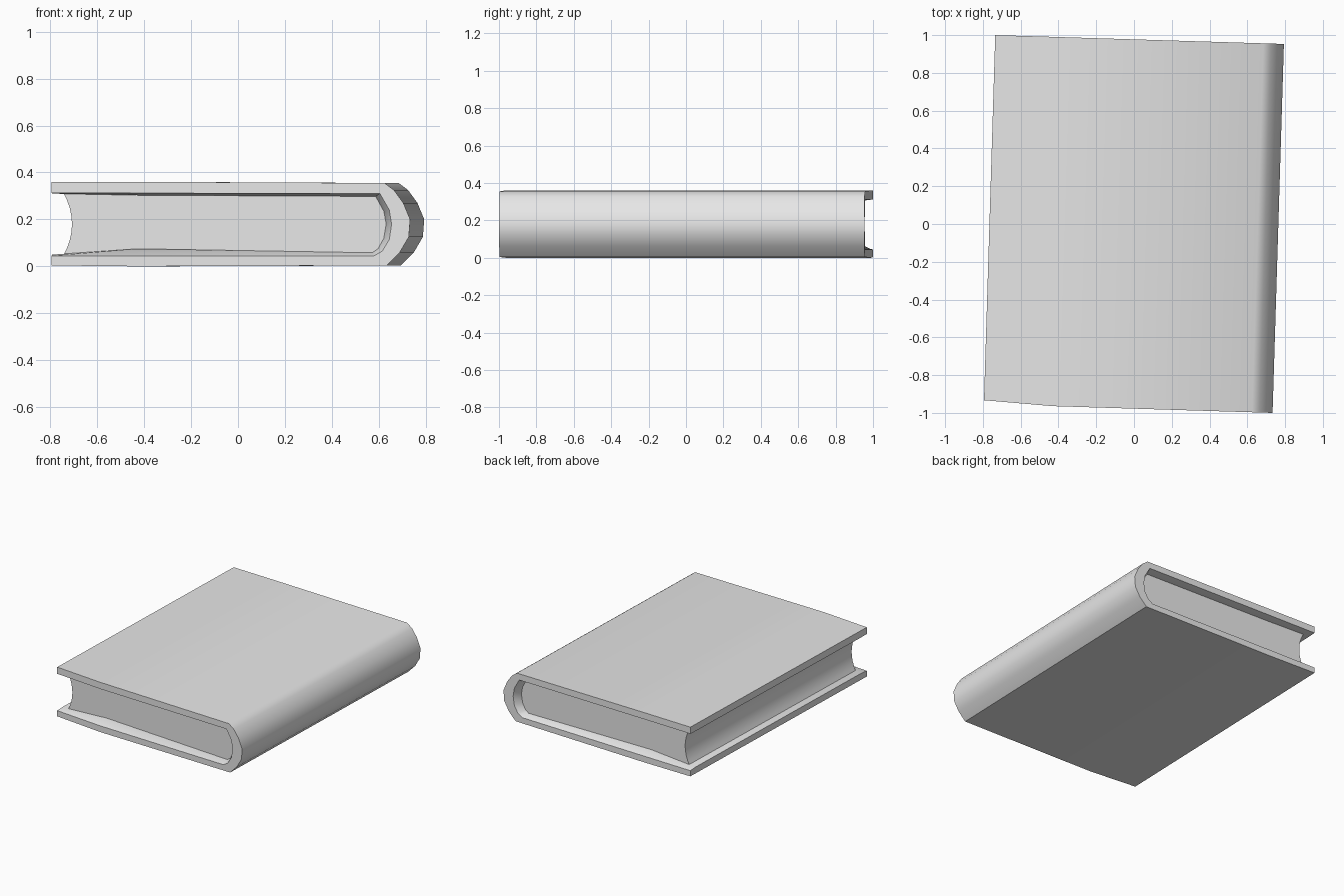
import bpy, bmesh, math
from mathutils import Matrix

if "Cube" in bpy.data.objects:
    bpy.data.objects.remove(bpy.data.objects["Cube"], do_unlink=True)

grey = bpy.data.materials.new("plain_grey")
grey.use_nodes = True
GREY = (0.8, 0.8, 0.8, 1)
grey.diffuse_color = GREY
grey.node_tree.nodes["Principled BSDF"].inputs["Base Color"].default_value = GREY

HALF = 0.977      # half the cover length
FACE = 0.92       # where the page ends sit
TURN = Matrix.Rotation(math.radians(-1.76), 4, "Z")


def loft(name, rows):
    """Skin closed x-z outlines, each given with its y position."""
    bm = bmesh.new()
    rings = [[bm.verts.new((x, y, z)) for x, z in outline] for y, outline in rows]
    n = len(rings[0])
    for a, b in zip(rings, rings[1:]):
        for i in range(n):
            j = (i + 1) % n
            bm.faces.new((a[i], a[j], b[j], b[i]))
    bm.faces.new(rings[0])
    bm.faces.new(rings[-1])
    # the front fore-edge corner is worn slightly short
    for v in bm.verts:
        if v.co.y < -0.5:
            v.co.y += 0.02 * max(0, (-v.co.x - 0.4) / 0.365)
    bmesh.ops.recalc_face_normals(bm, faces=bm.faces)
    bm.transform(TURN)
    mesh = bpy.data.meshes.new(name)
    bm.to_mesh(mesh)
    bm.free()
    obj = bpy.data.objects.new(name, mesh)
    bpy.context.collection.objects.link(obj)
    mesh.materials.append(grey)
    bpy.ops.object.select_all(action="DESELECT")
    obj.select_set(True)
    bpy.context.view_layer.objects.active = obj
    bpy.ops.object.shade_smooth_by_angle(angle=math.radians(42))
    return obj


# Cover: two boards joined by a rounded spine
outer = [(-0.765, 0.36), (-0.4, 0.36), (0.655, 0.355), (0.695, 0.325),
         (0.735, 0.27), (0.764, 0.2), (0.758, 0.125), (0.72, 0.06),
         (0.665, 0.004), (-0.4, 0), (-0.765, 0.004)]
inner = [(-0.765, 0.045), (-0.4, 0.045), (0.61, 0.045), (0.645, 0.065),
         (0.675, 0.115), (0.685, 0.18), (0.675, 0.24), (0.635, 0.31),
         (-0.4, 0.312), (-0.765, 0.312)]
# Lining thickens towards the pages, giving a soft slope round the recess
lining = [(-0.765, 0.05), (-0.4, 0.075), (0.6, 0.058), (0.625, 0.075),
          (0.65, 0.12), (0.66, 0.18), (0.65, 0.235), (0.615, 0.298),
          (-0.4, 0.303), (-0.765, 0.31)]
loft("cover", [(-HALF, outer + inner), (-FACE, outer + lining),
               (FACE, outer + lining), (HALF, outer + inner)])

# Page block with a hollow fore-edge
fore_edge = []
for i in range(9):
    t = i / 4 - 1
    fore_edge.append((-0.68 - 0.04 * t * t, 0.18 + 0.14 * t))
pages = fore_edge + [(0.64, 0.32), (0.67, 0.25), (0.68, 0.18), (0.67, 0.1), (0.62, 0.04)]
loft("pages", [(-FACE, pages), (FACE, pages)])
